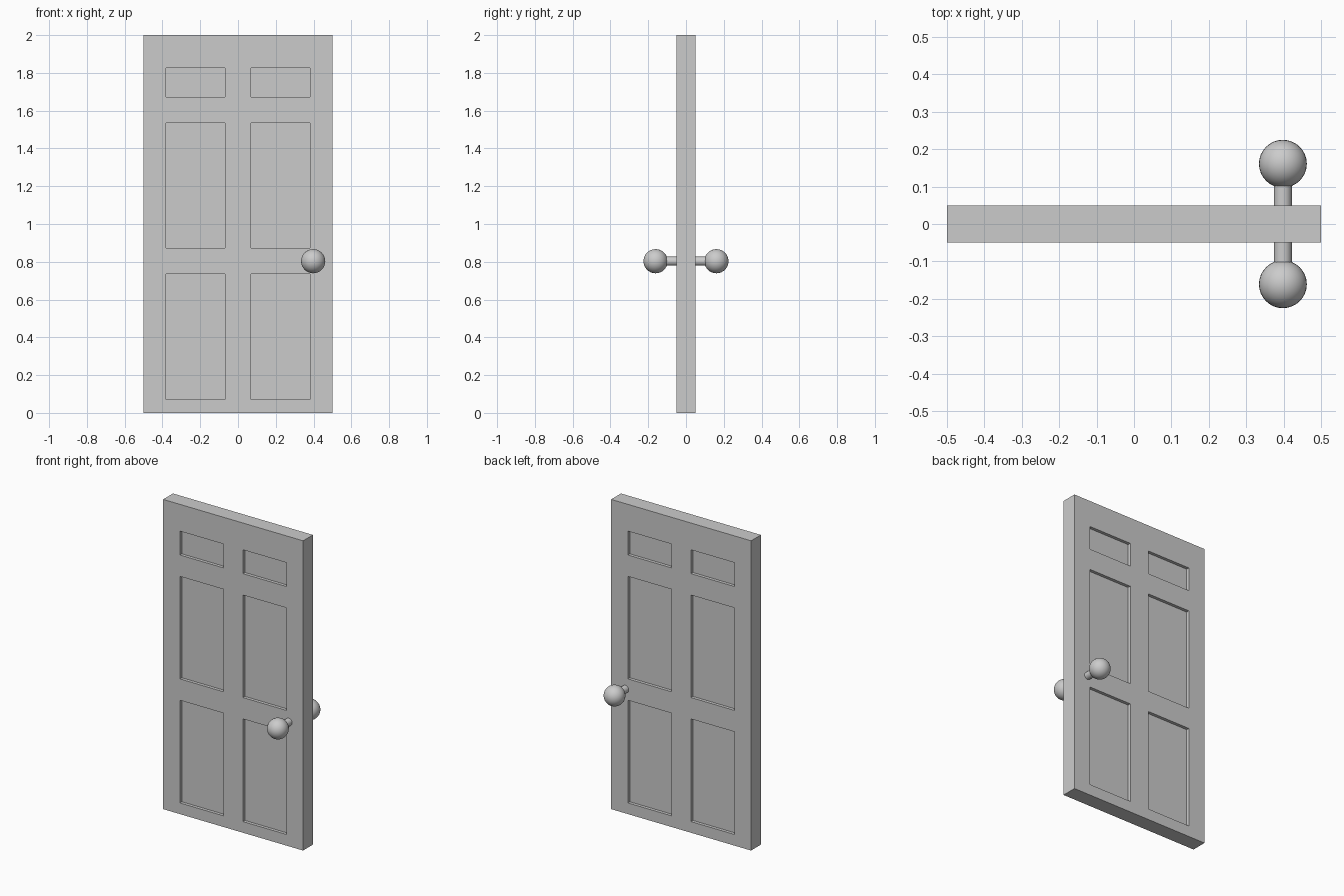
import bpy, bmesh, math
from mathutils import Vector

if "Cube" in bpy.data.objects:
    bpy.data.objects.remove(bpy.data.objects["Cube"])

XS = [(-0.38, -0.07), (0.07, 0.38)]
ZS = [(0.072, 0.735), (0.873, 1.535), (1.673, 1.827)]
RECESS = 0.02

# Door slab: box sliced along the panel edges, panel cells pushed inward
bm = bmesh.new()
bmesh.ops.create_cube(bm, size=1)
for v in bm.verts:
    v.co = Vector((v.co.x, v.co.y * 0.1, v.co.z * 2 + 1))


def slice_at(point, normal):
    bmesh.ops.bisect_plane(bm, geom=bm.verts[:] + bm.edges[:] + bm.faces[:],
                           plane_co=point, plane_no=normal)


for pair in XS:
    for x in pair:
        slice_at((x, 0, 0), (1, 0, 0))
for pair in ZS:
    for z in pair:
        slice_at((0, 0, z), (0, 0, 1))


def is_panel(face):
    c = face.calc_center_median()
    return (abs(face.normal.y) > 0.9 and any(a < c.x < b for a, b in XS)
            and any(a < c.z < b for a, b in ZS))


bm.normal_update()
panels = [f for f in bm.faces if is_panel(f)]
for f in bmesh.ops.extrude_discrete_faces(bm, faces=panels)["faces"]:
    side = math.copysign(1, f.calc_center_median().y)
    for v in f.verts:
        v.co.y -= side * RECESS
bmesh.ops.recalc_face_normals(bm, faces=bm.faces[:])
mesh = bpy.data.meshes.new("door_slab")
bm.to_mesh(mesh)
bm.free()
bpy.context.collection.objects.link(bpy.data.objects.new("door_slab", mesh))

# Knob and stem on each side
for name, s in (("front", -1), ("back", 1)):
    bpy.ops.mesh.primitive_cylinder_add(vertices=32, radius=0.024, depth=0.075,
                                        location=(0.398, s * 0.0825, 0.803),
                                        rotation=(math.pi / 2, 0, 0))
    bpy.context.object.name = name + "_knob_stem"
    bpy.ops.object.shade_smooth_by_angle()
    bpy.ops.mesh.primitive_uv_sphere_add(segments=32, ring_count=16, radius=0.064,
                                         location=(0.398, s * 0.161, 0.803))
    bpy.context.object.name = name + "_knob"
    bpy.ops.object.shade_smooth()
